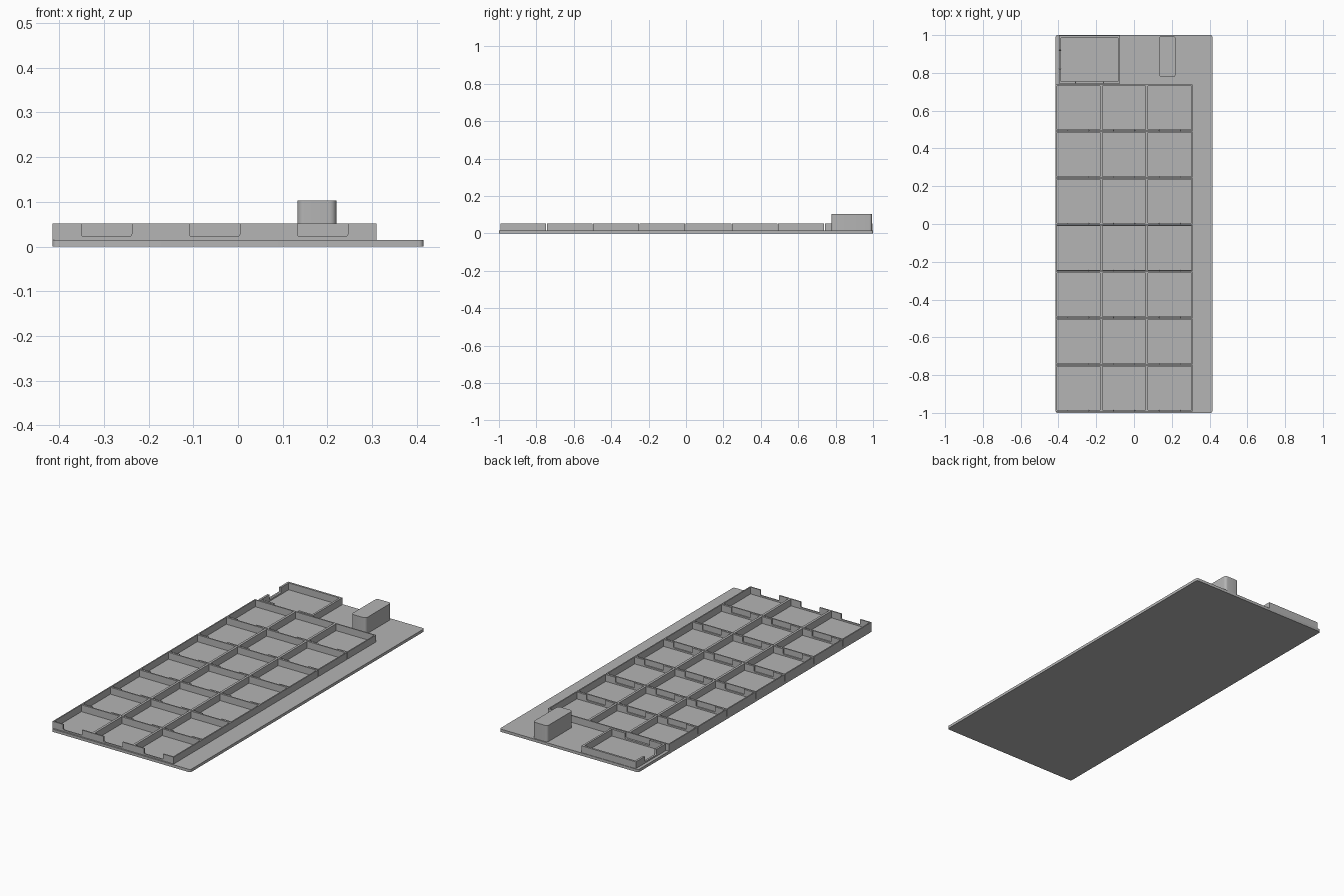
import bpy, bmesh, math

if "Cube" in bpy.data.objects:
    bpy.data.objects.remove(bpy.data.objects["Cube"])

grey = bpy.data.materials.new("plain grey")
grey.diffuse_color = (0.46, 0.46, 0.46, 1)
grey.use_nodes = True
grey.node_tree.nodes["Principled BSDF"].inputs["Base Color"].default_value = grey.diffuse_color


def finish(name, bm):
    mesh = bpy.data.meshes.new(name)
    bmesh.ops.recalc_face_normals(bm, faces=bm.faces)
    bm.to_mesh(mesh)
    bm.free()
    mesh.materials.append(grey)
    obj = bpy.data.objects.new(name, mesh)
    bpy.context.collection.objects.link(obj)
    return obj


def extrude(bm, points, vector):
    """Solid prism from a closed outline."""
    face = bm.faces.new([bm.verts.new(p) for p in points])
    new = bmesh.ops.extrude_face_region(bm, geom=[face])["geom"]
    bmesh.ops.translate(bm, vec=vector, verts=[v for v in new if isinstance(v, bmesh.types.BMVert)])


def rounded_block(name, x0, x1, y0, y1, z0, z1, r):
    bm = bmesh.new()
    pts = []
    for i, (cx, cy) in enumerate([(x1 - r, y1 - r), (x0 + r, y1 - r), (x0 + r, y0 + r), (x1 - r, y0 + r)]):
        for k in range(6):
            a = math.pi / 2 * (i + k / 5)
            pts.append((cx + r * math.cos(a), cy + r * math.sin(a), z0))
    extrude(bm, pts, (0, 0, z1 - z0))
    obj = finish(name, bm)
    bpy.context.view_layer.objects.active = obj
    obj.select_set(True)
    bpy.ops.object.shade_smooth_by_angle(angle=math.radians(30))
    obj.select_set(False)


def wall_profile(a, b, z0, z1, notch=None, sill=0.023, r=0.005):
    """Wall elevation as (along, height), with an optional finger notch from the top."""
    pts = [(a, z0), (b, z0), (b, z1)]
    if notch:
        n0, n1 = notch
        pts.append((n1, z1))
        for cx, start in ((n1 - r, 0), (n0 + r, 270)):
            for k in range(4):
                t = math.radians(start - 30 * k)
                pts.append((cx + r * math.cos(t), sill + r + r * math.sin(t)))
        pts.append((n0, z1))
    return pts + [(a, z1)]


def tray(name, x0, x1, y0, y1, wall, front_notch, left_notch=None):
    """Open compartment: four walls, notched at the front and optionally the left."""
    z0, z1 = 0.015, 0.052
    bm = bmesh.new()
    for y, notch in ((y0, front_notch), (y1 - wall, None)):
        extrude(bm, [(u, y, z) for u, z in wall_profile(x0, x1, z0, z1, notch)], (0, wall, 0))
    for x, notch in ((x0, left_notch), (x1 - wall, None)):
        extrude(bm, [(x, u, z) for u, z in wall_profile(y0 + wall, y1 - wall, z0, z1, notch)], (wall, 0, 0))
    finish(name, bm)


# base and upright block
rounded_block("base_plate", -0.415, 0.415, -1, 1, 0, 0.015, 0.01)
rounded_block("upright_block", 0.133, 0.22, 0.777, 0.995, 0.015, 0.103, 0.015)

# grid of small compartments
PITCH_X, PITCH_Y = 0.2417, 0.2475
for row in range(7):
    for col in range(3):
        x = -0.415 + col * PITCH_X
        y = -0.992 + row * PITCH_Y
        mid = x + PITCH_X / 2
        tray(f"compartment_{row}_{col}", x, x + PITCH_X, y, y + PITCH_Y - 0.003, 0.0065,
             (mid - 0.0565, mid + 0.0565))

# large compartment at the back
tray("large_compartment", -0.398, -0.073, 0.743, 0.997, 0.011, (-0.31, -0.162), (0.82, 0.92))
